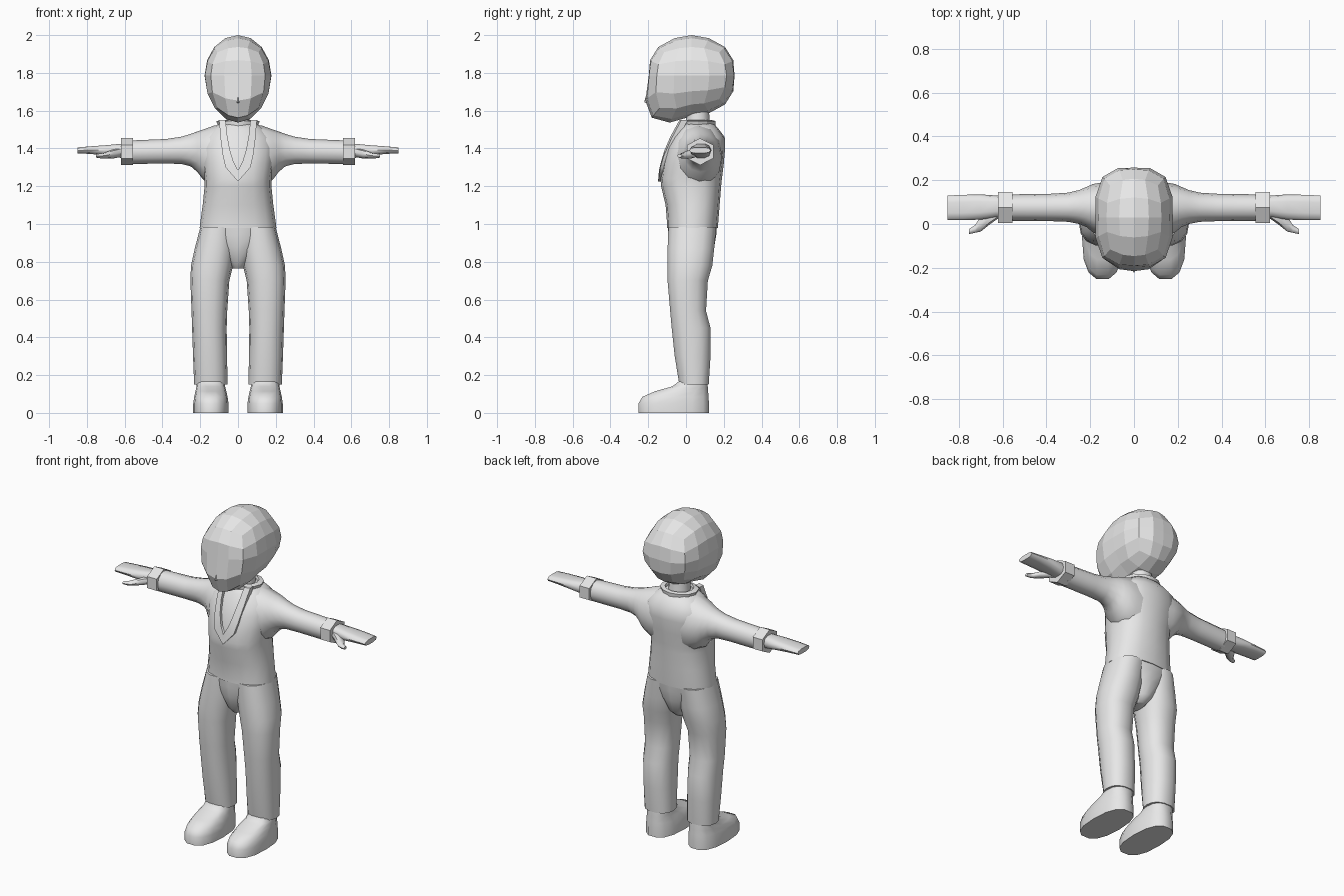
import bpy, bmesh, math
from mathutils import Vector

grey = bpy.data.materials.new("plain_grey")
grey.diffuse_color = (0.8, 0.8, 0.8, 1)


def finish(name, bm, mirror=False, smooth=None):
    bmesh.ops.recalc_face_normals(bm, faces=bm.faces)
    mesh = bpy.data.meshes.new(name)
    bm.to_mesh(mesh)
    bm.free()
    mesh.materials.append(grey)
    ob = bpy.data.objects.new(name, mesh)
    bpy.context.collection.objects.link(ob)
    if mirror:
        ob.modifiers.new("mirror", 'MIRROR').use_clip = False
    if smooth:
        bpy.ops.object.select_all(action='DESELECT')
        ob.select_set(True)
        bpy.context.view_layer.objects.active = ob
        bpy.ops.object.shade_smooth_by_angle(angle=math.radians(smooth))
    return ob


def loft(name, axis, rings, n=12, power=2.0, turn=0.0, mirror=False, smooth=50, closed=False):
    """Rings are (position, u0, u1, v0, v1): u,v = x,y along z or y,z along x."""
    bm = bmesh.new()
    loops = []
    for t, u0, u1, v0, v1 in rings:
        loop = []
        for i in range(n):
            a = turn + math.tau * i / n
            c, s = math.cos(a), math.sin(a)
            u = (u0 + u1) / 2 + (u1 - u0) / 2 * math.copysign(abs(c) ** (2 / power), c)
            v = (v0 + v1) / 2 + (v1 - v0) / 2 * math.copysign(abs(s) ** (2 / power), s)
            loop.append(bm.verts.new((u, v, t) if axis == 'z' else (t, u, v)))
        loops.append(loop)
    pairs = list(zip(loops, loops[1:]))
    if closed:
        pairs.append((loops[-1], loops[0]))
    else:
        bm.faces.new(loops[0])
        bm.faces.new(loops[-1])
    for a, b in pairs:
        for i in range(n):
            j = (i + 1) % n
            bm.faces.new((a[i], a[j], b[j], b[i]))
    return finish(name, bm, mirror, smooth)


# Faceted head: a gridded cube rounded out, with the jaw pulled forward and down
bm = bmesh.new()
bmesh.ops.create_cube(bm, size=2)
bmesh.ops.subdivide_edges(bm, edges=bm.edges[:], cuts=3, use_grid_fill=True)
for v in bm.verts:
    s = Vector([math.tan(c * math.pi / 4) for c in v.co]).normalized()
    box = 1 + 0.6 * (s.x * s.y) ** 2
    jaw = s.y * s.z if s.y < 0 and s.z < 0 else 0
    v.co = (0.177 * s.x * box,
            0.03 + 0.227 * s.y * box * (1 + 0.4 * (s.y * s.z) ** 2) - 0.07 * jaw,
            1.785 + 0.215 * s.z - 0.14 * jaw)
finish("head", bm)

# Nose wedge
bm = bmesh.new()
for p in [(0, -0.185, 1.77), (-0.04, -0.165, 1.635), (0.04, -0.165, 1.635),
          (0, -0.222, 1.645), (0, -0.15, 1.62)]:
    bm.verts.new(p)
bmesh.ops.convex_hull(bm, input=bm.verts[:])
finish("nose", bm)

# Neck and collar
loft("neck", 'z', [(1.48, -0.07, 0.07, -0.01, 0.135), (1.53, -0.062, 0.062, 0.0, 0.125),
                   (1.66, -0.058, 0.058, 0.005, 0.12)])
loft("collar", 'z', [(1.505, -0.1, 0.1, -0.03, 0.155), (1.545, -0.115, 0.115, -0.03, 0.157),
                     (1.55, -0.085, 0.085, -0.01, 0.137), (1.505, -0.07, 0.07, 0.0, 0.125)],
     n=12, closed=True, smooth=30)

# Sweater body
loft("sweater_body", 'z', [
    (0.978, -0.203, 0.203, -0.1, 0.168), (1.0, -0.201, 0.201, -0.1, 0.17),
    (1.1, -0.187, 0.187, -0.108, 0.178), (1.2, -0.177, 0.177, -0.132, 0.186),
    (1.24, -0.178, 0.178, -0.135, 0.19), (1.32, -0.19, 0.19, -0.122, 0.2),
    (1.4, -0.2, 0.2, -0.1, 0.207), (1.46, -0.185, 0.185, -0.07, 0.205),
    (1.5, -0.145, 0.145, -0.045, 0.175), (1.535, -0.095, 0.095, -0.018, 0.145)],
    n=16, power=2.4)

# Sleeves flare into the shoulders
loft("sleeve", 'x', [
    (0.07, -0.07, 0.19, 1.18, 1.53), (0.13, -0.06, 0.192, 1.2, 1.52),
    (0.185, -0.04, 0.183, 1.235, 1.5), (0.215, -0.015, 0.17, 1.275, 1.49),
    (0.25, 0.0, 0.155, 1.305, 1.477), (0.3, 0.01, 0.143, 1.318, 1.462),
    (0.38, 0.013, 0.138, 1.32, 1.45), (0.57, 0.015, 0.135, 1.318, 1.442)],
    n=12, power=2.1, mirror=True)

# Six-sided cuffs
loft("cuff", 'x', [(0.555, -0.006, 0.156, 1.312, 1.454), (0.62, -0.006, 0.156, 1.312, 1.454)],
     n=6, turn=math.pi / 6, mirror=True, smooth=30)

# Flat hands and thumbs
loft("hand", 'x', [
    (0.58, 0.03, 0.125, 1.345, 1.425), (0.63, 0.03, 0.13, 1.35, 1.425),
    (0.7, 0.02, 0.135, 1.362, 1.418), (0.78, 0.018, 0.133, 1.37, 1.412),
    (0.85, 0.018, 0.13, 1.374, 1.406)], n=10, power=2.8, mirror=True)
loft("thumb", 'x', [
    (0.62, 0.025, 0.08, 1.355, 1.405), (0.66, -0.003, 0.06, 1.347, 1.395),
    (0.7, -0.035, 0.035, 1.347, 1.38), (0.725, -0.04, -0.005, 1.347, 1.373),
    (0.752, -0.046, -0.022, 1.352, 1.37)], n=8, mirror=True)

# Lapels: mirrored bands meeting in a V on the chest
outer = [(0.1, -0.025, 1.55), (0.092, -0.078, 1.45), (0.08, -0.118, 1.36),
         (0.066, -0.136, 1.3), (0, -0.148, 1.225)]
inner = [(0.066, -0.035, 1.55), (0.056, -0.084, 1.46), (0.042, -0.114, 1.39),
         (0.024, -0.132, 1.33), (0, -0.143, 1.285)]
bm = bmesh.new()
rows = [[bm.verts.new(p) for p in row] for row in (outer, inner)]
backs = [[bm.verts.new((x, y + 0.035, z)) for x, y, z in row] for row in (outer, inner)]
for i in range(4):
    for a, b in ((rows[0], rows[1]), (rows[1], backs[1]),
                 (backs[1], backs[0]), (backs[0], rows[0])):
        bm.faces.new((a[i], a[i + 1], b[i + 1], b[i]))
bm.faces.new((rows[0][0], rows[1][0], backs[1][0], backs[0][0]))
finish("lapel", bm, mirror=True, smooth=30)

# Trousers: pelvis tapering to the crotch, plus legs
loft("pelvis", 'z', [
    (0.765, -0.03, 0.03, -0.035, 0.085), (0.8, -0.055, 0.055, -0.065, 0.125),
    (0.88, -0.115, 0.115, -0.088, 0.15), (0.94, -0.16, 0.16, -0.094, 0.16),
    (0.99, -0.195, 0.195, -0.095, 0.164)], n=16, power=2.4)
loft("trouser_leg", 'z', [
    (0.15, 0.055, 0.232, -0.037, 0.122), (0.3, 0.058, 0.238, -0.062, 0.132),
    (0.45, 0.06, 0.243, -0.078, 0.132), (0.54, 0.057, 0.246, -0.086, 0.108),
    (0.7, 0.046, 0.252, -0.1, 0.118), (0.78, 0.026, 0.249, -0.1, 0.142),
    (0.87, 0.012, 0.229, -0.1, 0.152), (0.985, 0.005, 0.199, -0.096, 0.163)],
    n=14, power=2.3, mirror=True)

# Shoes
loft("shoe", 'z', [
    (0, 0.05, 0.237, -0.255, 0.125), (0.05, 0.05, 0.237, -0.255, 0.125),
    (0.085, 0.055, 0.232, -0.235, 0.123), (0.115, 0.062, 0.225, -0.165, 0.12),
    (0.14, 0.068, 0.22, -0.075, 0.117), (0.17, 0.07, 0.217, -0.035, 0.113),
    (0.22, 0.075, 0.212, -0.025, 0.105)], n=14, power=2.5, mirror=True)
